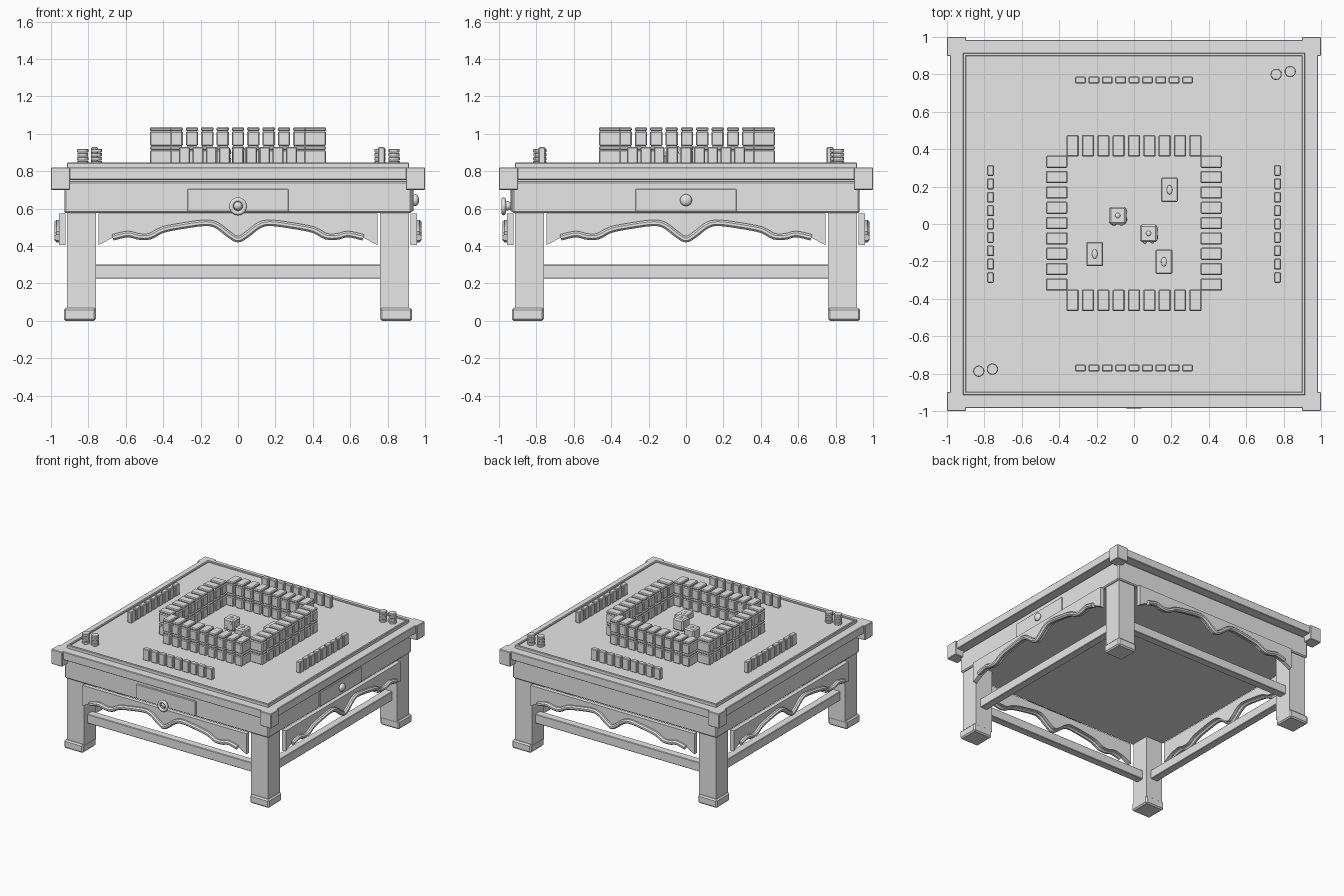
import bpy, bmesh, math
from mathutils import Matrix, Vector

old = bpy.data.objects.get("Cube")
if old:
    bpy.data.objects.remove(old, do_unlink=True)

grey = bpy.data.materials.new("plain_grey")
grey.use_nodes = True
grey.diffuse_color = (0.8, 0.8, 0.8, 1)
grey.node_tree.nodes["Principled BSDF"].inputs["Base Color"].default_value = grey.diffuse_color


def finish(name, bm, bevel=0, smooth=False):
    mesh = bpy.data.meshes.new(name)
    bmesh.ops.recalc_face_normals(bm, faces=bm.faces)
    for f in bm.faces:
        f.smooth = smooth
    bm.to_mesh(mesh)
    bm.free()
    mesh.materials.append(grey)
    ob = bpy.data.objects.new(name, mesh)
    bpy.context.collection.objects.link(ob)
    if bevel:
        mod = ob.modifiers.new("bevel", 'BEVEL')
        mod.width = bevel
        mod.segments = 1
    return ob


def add_box(bm, x, y, z, sx, sy, sz):
    """Box centred at x, y with its base at z."""
    m = Matrix.Translation((x, y, z + sz / 2)) @ Matrix.Diagonal((sx, sy, sz, 1))
    bmesh.ops.create_cube(bm, size=1, matrix=m)


def boxes(name, items, bevel=0.0):
    bm = bmesh.new()
    for it in items:
        add_box(bm, *it)
    return finish(name, bm, bevel)


def ball(name, pos, size):
    bm = bmesh.new()
    m = Matrix.Translation(pos) @ Matrix.Diagonal((*size, 1))
    bmesh.ops.create_uvsphere(bm, u_segments=16, v_segments=10, radius=1, matrix=m)
    return finish(name, bm, smooth=True)


def four_sides(ob):
    """Repeat an object of the front side around the table."""
    for i, side in enumerate(("right", "back", "left"), 1):
        c = ob.copy()
        c.name = ob.name.replace("front", side)
        c.rotation_euler.z = i * math.pi / 2
        bpy.context.collection.objects.link(c)


corners = [(sx, sy) for sx in (-1, 1) for sy in (-1, 1)]

# Legs, feet and corner blocks
for sx, sy in corners:
    tag = ("back_" if sy > 0 else "front_") + ("left" if sx > 0 else "right")
    boxes(tag + "_leg", [(sx * .837, sy * .837, .05, .154, .154, .53)])
    boxes(tag + "_foot", [(sx * .845, sy * .845, 0, .172, .172, .068)], .01)
    boxes(tag + "_corner_block", [(sx * .949, sy * .949, .70, .102, .102, .12)], .004)

# Table body and top
boxes("apron_body", [(0, 0, .575, 1.855, 1.855, .17)], .008)
boxes("shadow_band", [(0, 0, .74, 1.82, 1.82, .02)])
boxes("top_frame", [(0, 0, .753, 1.97, 1.97, .067)], .004)
boxes("playing_surface", [(0, 0, .80, 1.80, 1.80, .035)])
four_sides(boxes("front_lip", [(0, -.907, .81, 1.83, .017, .035)], .003))
four_sides(boxes("front_stretcher", [(0, -.837, .225, 1.55, .065, .075)], .004))

# Carved panel outline: half the wave, mirrored and smoothed
half = [(.04, .455), (.11, .508), (.17, .523), (.28, .51), (.4, .487),
        (.47, .452), (.53, .45), (.59, .463), (.67, .445)]
knots = [(-x, z) for x, z in reversed(half)] + [(0, .436)] + half


def smooth_path(pts, steps=4):
    p = [Vector(q) for q in pts]
    p = [p[0]] + p + [p[-1]]
    out = []
    for a, b, c, d in zip(p, p[1:], p[2:], p[3:]):
        for k in range(steps):
            t = k / steps
            out.append(b + (c - a) * t / 2 + (a - b * 2.5 + c * 2 - d / 2) * t ** 2
                       + (b * 3 - a - c * 3 + d) * t ** 3 / 2)
    return out + [p[-1]]


wave = smooth_path(knots)
bm = bmesh.new()
outline = [(-.745, .574), (-.745, .405)] + [tuple(p) for p in wave] + [(.745, .405), (.745, .574)]
face = bm.faces.new([bm.verts.new((x, -.922, z)) for x, z in outline])
new = bmesh.ops.extrude_face_region(bm, geom=[face])["geom"]
bmesh.ops.translate(bm, vec=(0, -.034, 0), verts=[v for v in new if isinstance(v, bmesh.types.BMVert)])
four_sides(finish("front_carved_panel", bm))

# Rounded moulding along the wave
bm = bmesh.new()
rings = []
for i, p in enumerate(wave):
    t = (wave[min(i + 1, len(wave) - 1)] - wave[max(i - 1, 0)]).normalized()
    ring = []
    for k in range(8):
        a = k * math.tau / 8 + math.pi / 8
        u = .018 * math.cos(a)
        ring.append(bm.verts.new((p.x - t.y * u, -.963 - .019 * math.sin(a), p.y + t.x * u)))
    rings.append(ring)
for r, s in zip(rings, rings[1:]):
    for k in range(8):
        bm.faces.new((r[k], r[k - 1], s[k - 1], s[k]))
bm.faces.new(rings[0])
bm.faces.new(rings[-1])
moulding = finish("front_moulding", bm, smooth=True)
bpy.context.view_layer.objects.active = moulding
moulding.select_set(True)
bpy.ops.object.shade_smooth_by_angle()
four_sides(moulding)

# Drawers with a ring pull at the front and a knob on the side
boxes("front_drawer", [(0, -.925, .583, .54, .024, .122)], .004)
boxes("left_drawer", [(.925, 0, .583, .024, .54, .122)], .004)
ball("left_drawer_knob", (.948, 0, .645), (.02, .032, .032))
ball("front_drawer_knob", (0, -.955, .615), (.025, .025, .025))
bpy.ops.mesh.primitive_torus_add(major_radius=.036, minor_radius=.012, major_segments=20,
                                 minor_segments=8, location=(0, -.975, .612),
                                 rotation=(math.pi / 2, 0, 0))
ring_pull = bpy.context.object
ring_pull.name = "front_ring_pull"
ring_pull.data.materials.append(grey)
bpy.ops.object.shade_smooth()

# Walls of game tiles, two layers, each tile with a body and a cap
base = .834
for side, sign, along_x in (("front", -1, True), ("back", 1, True),
                            ("right", -1, False), ("left", 1, False)):
    wall, hand = [], []
    for i in range(9):
        s = (i - 4) * .082
        x, y, sx, sy = s, sign * .413 + .005, .066, .116
        if not along_x:
            x, y, sx, sy = sign * .413, s + .005, .116, .066
        for z in (base, base + .101):
            wall.append((x, y, z, sx, sy, .079))
            wall.append((x, y, z + .079, sx, sy, .021))
        h = (i - 4) * .0715
        hx, hy, hsx, hsy = h, sign * .77, .058, .037
        if not along_x:
            hx, hy, hsx, hsy = sign * .767, h, .037, .058
        hand.append((hx, hy, base, hsx, hsy, .094))
    boxes(side + "_tile_wall", wall, .006)
    boxes(side + "_hand_tiles", hand, .005)

# Loose tiles with a raised oval mark
for i, (x, y) in enumerate(((.19, .183), (-.21, -.16), (.16, -.202))):
    boxes(f"loose_tile_{i}", [(x, y, base, .09, .13, .05)], .006)
    ball(f"loose_tile_mark_{i}", (x, y, base + .05), (.015, .025, .006))

# Dice with raised pips
for i, (x, y) in enumerate(((-.087, .045), (.078, -.05))):
    boxes(f"die_{i}", [(x, y, base, .094, .094, .094)], .01)
    ball(f"die_top_pip_{i}", (x, y, base + .094), (.014, .014, .007))
    for k in (-1, 1):
        ball(f"die_front_pip_{i}", (x + k * .02, y - .047, base + .047 + k * .02), (.01, .007, .01))
        ball(f"die_side_pip_{i}", (x + .047, y + k * .02, base + .047 + k * .02), (.004, .01, .01))

# Stacks of chips in two opposite corners
for i, (x, y, count) in enumerate(((-.83, -.787, 4), (-.757, -.776, 4),
                                   (.76, .80, 4), (.835, .815, 4))):
    bm = bmesh.new()
    for k in range(count):
        m = Matrix.Translation((x, y, base + .01 + k * .022)) @ Matrix.Rotation(i + k * .2, 4, 'Z')
        bmesh.ops.create_cone(bm, cap_ends=True, segments=8, radius1=.031, radius2=.031,
                              depth=.019, matrix=m)
    finish(f"chip_stack_{i}", bm, .003)
